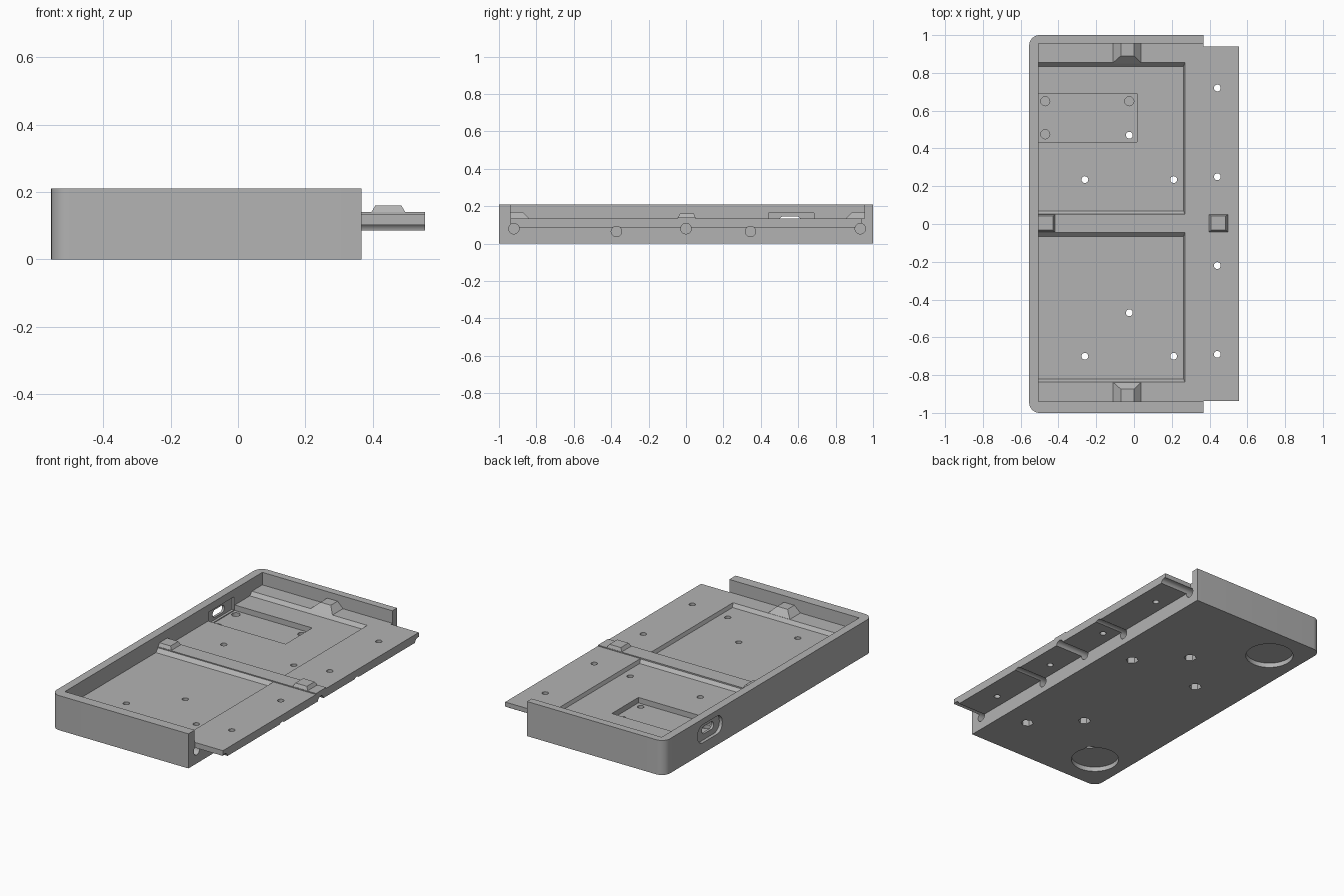
import bpy, bmesh
from math import pi
from mathutils import Matrix

old = bpy.data.objects.get("Cube")
if old:
    bpy.data.objects.remove(old)

grey = bpy.data.materials.new("plain_grey")
grey.use_nodes = True
COLOUR = (0.45, 0.45, 0.45, 1)
grey.diffuse_color = COLOUR
grey.node_tree.nodes["Principled BSDF"].inputs["Base Color"].default_value = COLOUR


def finish(name, bm):
    bmesh.ops.recalc_face_normals(bm, faces=bm.faces)
    mesh = bpy.data.meshes.new(name)
    bm.to_mesh(mesh)
    bm.free()
    mesh.materials.append(grey)
    ob = bpy.data.objects.new(name, mesh)
    bpy.context.collection.objects.link(ob)
    return ob


def frustum(name, base, top, z0, z1, pick=None, radius=0):
    """Block between two (x0, x1, y0, y1) rectangles; pick chooses edges to round."""
    bm = bmesh.new()
    rings = []
    for (x0, x1, y0, y1), z in ((base, z0), (top, z1)):
        rings.append([bm.verts.new((x, y, z)) for x, y in
                      ((x0, y0), (x1, y0), (x1, y1), (x0, y1))])
    low, high = rings
    bm.faces.new(low)
    bm.faces.new(high)
    for i in range(4):
        j = (i + 1) % 4
        bm.faces.new((low[i], low[j], high[j], high[i]))
    if pick:
        bmesh.ops.bevel(bm, geom=[e for e in bm.edges if pick(e)], offset=radius,
                        segments=8, profile=0.5, affect='EDGES')
    return finish(name, bm)


def box(name, rect, z0, z1, pick=None, radius=0):
    return frustum(name, rect, rect, z0, z1, pick, radius)


def cylinder(name, centre, radius, length, sides=32, along_x=False):
    bm = bmesh.new()
    turn = Matrix.Rotation(pi / 2, 4, 'Y') if along_x else Matrix()
    bmesh.ops.create_cone(bm, cap_ends=True, segments=sides, radius1=radius,
                          radius2=radius, depth=length,
                          matrix=Matrix.Translation(centre) @ turn)
    return finish(name, bm)


def combine(target, tool, operation='DIFFERENCE'):
    mod = target.modifiers.new("cut", 'BOOLEAN')
    mod.operation = operation
    mod.solver = 'EXACT'
    mod.object = tool
    bpy.context.view_layer.objects.active = target
    bpy.ops.object.modifier_apply(modifier=mod.name)
    bpy.data.objects.remove(tool)


def direction(e):
    return (e.verts[1].co - e.verts[0].co).normalized()


def back_corner(e):
    return abs(direction(e).z) > 0.9 and e.verts[0].co.x < 0


def lengthwise(e):
    return abs(direction(e).x) > 0.9


FLOOR = 0.134
POCKET = 0.113
WALL = -0.505

# Tray body with rounded rear corners, plus the projecting flange
tray = box("tray", (-0.555, 0.367, -1, 1), 0, 0.21, back_corner, 0.055)
combine(tray, box("flange", (0.2, 0.555, -0.937, 0.941), 0.085, 0.15), 'UNION')
combine(tray, box("cavity", (WALL, 0.7, -0.939, 0.955), FLOOR, 0.3))

# Two shallow pockets with sloping sides
for y0, y1, t0, t1 in ((-0.82, -0.066, -0.836, -0.045), (0.07, 0.835, 0.05, 0.854)):
    combine(tray, frustum("pocket", (WALL, 0.262, y0, y1),
                          (WALL, 0.27, t0, t1), POCKET, FLOOR))

# Deeper circuit board recess with three blind peg holes
combine(tray, box("board_recess", (WALL, 0.015, 0.435, 0.69), 0.08, 0.125))
for x, y in ((-0.47, 0.65), (-0.025, 0.65), (-0.47, 0.475)):
    combine(tray, cylinder("peg_hole", (x, y, 0.08), 0.024, 0.05))

# Socket opening: outer recess, inner recess and the slot through the wall
combine(tray, box("outer_recess", (-0.6, -0.535, 0.445, 0.68), 0.065, 0.175,
                  lengthwise, 0.05))
combine(tray, box("inner_recess", (-0.52, -0.49, 0.44, 0.685), 0.085, 0.165))
combine(tray, box("socket_slot", (-0.6, -0.48, 0.5, 0.612), 0.1, 0.145,
                  lengthwise, 0.021))

# Round channels running in from the open side
for y, z in ((-0.92, 0.08), (-0.372, 0.065), (0, 0.08), (0.345, 0.065), (0.932, 0.08)):
    combine(tray, cylinder("channel", (0.45, y, z), 0.028, 0.5, along_x=True))

# Shallow round pads on the underside
for y in (-0.77, 0.78):
    combine(tray, cylinder("foot_pad", (-0.355, y, 0), 0.135, 0.056, 48))

# Screw holes with hexagonal nut seats underneath
for x, y in ((-0.26, 0.235), (0.21, 0.235), (-0.025, 0.47),
             (-0.025, -0.47), (-0.26, -0.7), (0.21, -0.7)):
    combine(tray, cylinder("screw_hole", (x, y, 0.1), 0.018, 0.3, 24))
    combine(tray, cylinder("nut_seat", (x, y, 0), 0.036, 0.09, 6))
for y in (-0.69, -0.22, 0.25, 0.72):
    combine(tray, cylinder("flange_hole", (0.441, y, 0.1), 0.018, 0.3, 24))

# Raised centre ridge and its two locating bumps
box("centre_ridge", (WALL, 0.555, -0.045, 0.052), 0.125, 0.14)
frustum("rear_bump", (WALL, -0.415, -0.045, 0.052), (WALL, -0.43, -0.032, 0.042),
        0.135, 0.16)
frustum("flange_bump", (0.393, 0.5, -0.045, 0.052), (0.408, 0.485, -0.032, 0.042),
        0.135, 0.16)

# Locating bumps on the side ledges
frustum("left_ledge_bump", (-0.115, 0.04, 0.85, 0.957), (-0.07, 0, 0.89, 0.957),
        FLOOR - 0.004, 0.17)
frustum("right_ledge_bump", (-0.115, 0.04, -0.941, -0.834), (-0.07, 0, -0.941, -0.874),
        FLOOR - 0.004, 0.17)

# Smooth the round parts, keeping hard edges
bpy.ops.object.select_all(action='DESELECT')
tray.select_set(True)
bpy.context.view_layer.objects.active = tray
bpy.ops.object.shade_smooth_by_angle(angle=0.5)
